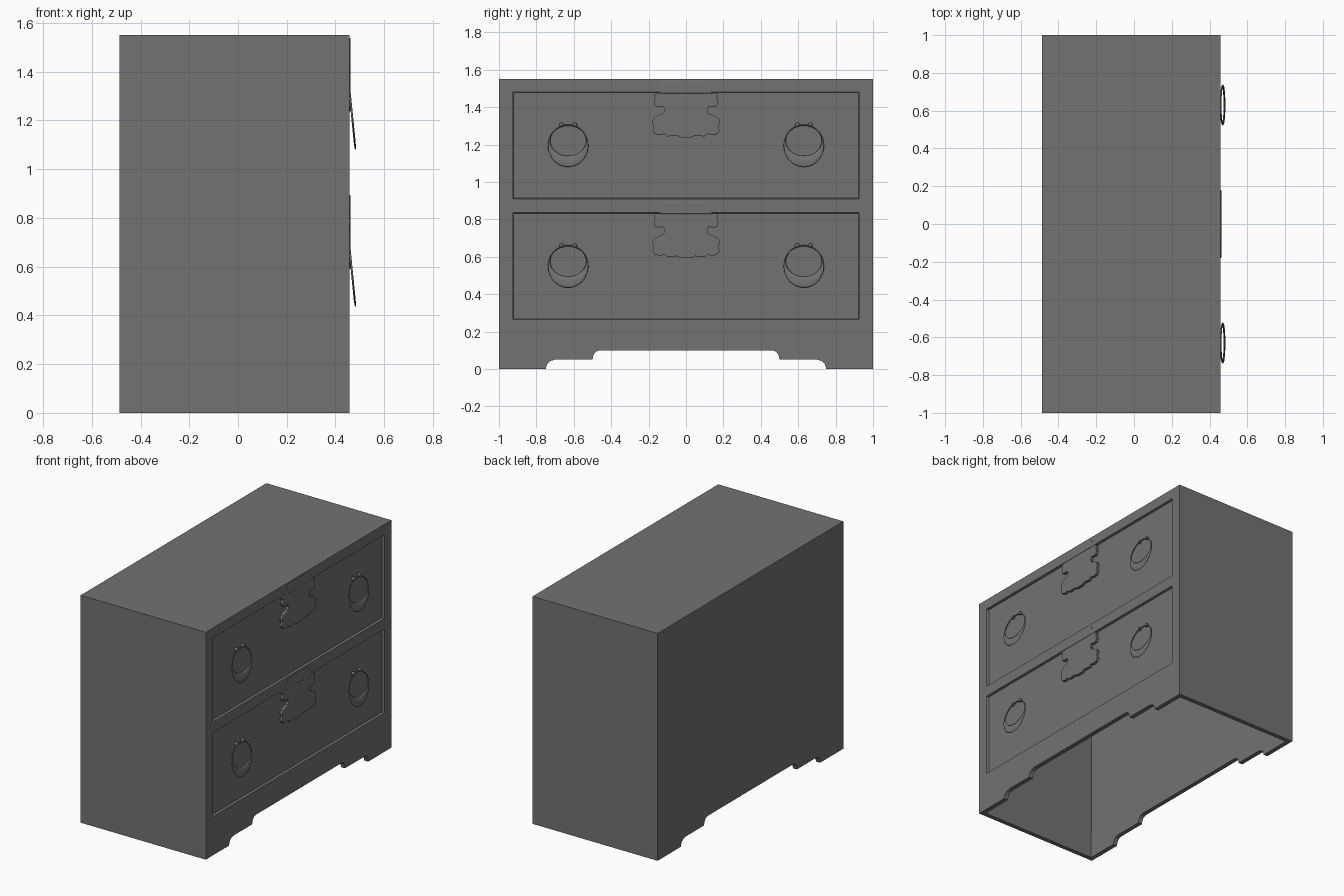
import bpy, bmesh
from math import sin, cos, pi
from mathutils import Vector

if "Cube" in bpy.data.objects:
    bpy.data.objects.remove(bpy.data.objects["Cube"], do_unlink=True)

GREY = (0.17, 0.17, 0.17, 1)
mat = bpy.data.materials.new("dark grey")
mat.use_nodes = True
mat.diffuse_color = GREY
mat.node_tree.nodes["Principled BSDF"].inputs["Base Color"].default_value = GREY

BACK, FRONT, SEAM, TOP = -0.486, 0.457, 0.187, 1.55
RECESS = 0.015
DRAWER_BASES = (0.26, 0.905)


def finish(name, bm, smooth=False):
    bmesh.ops.recalc_face_normals(bm, faces=bm.faces)
    mesh = bpy.data.meshes.new(name)
    bm.to_mesh(mesh)
    bm.free()
    mesh.materials.append(mat)
    for p in mesh.polygons:
        p.use_smooth = smooth
    ob = bpy.data.objects.new(name, mesh)
    bpy.context.collection.objects.link(ob)
    return ob


def box(name, lo, hi):
    bm = bmesh.new()
    bmesh.ops.create_cube(bm, size=1)
    lo, hi = Vector(lo), Vector(hi)
    for v in bm.verts:
        v.co = (lo + hi) / 2 + v.co * (hi - lo)
    return finish(name, bm)


def slab(name, outline, x0, x1, bevel=0):
    """Extrude a (y, z) outline along x, narrowing its front edge."""
    bm = bmesh.new()
    face = bm.faces.new([bm.verts.new((x0, y, z)) for y, z in outline])
    new = bmesh.ops.extrude_face_region(bm, geom=[face])["geom"]
    for v in new:
        if isinstance(v, bmesh.types.BMVert):
            v.co.x = x1
    if bevel:
        front = [f for f in new if isinstance(f, bmesh.types.BMFace)]
        bmesh.ops.recalc_face_normals(bm, faces=bm.faces)
        bmesh.ops.inset_region(bm, faces=front, thickness=bevel, depth=bevel / 2)
    return finish(name, bm)


def cut(target, cutter):
    cutter.hide_render = True
    mod = target.modifiers.new("cut", 'BOOLEAN')
    mod.operation = 'DIFFERENCE'
    mod.solver = 'EXACT'
    mod.object = cutter
    bpy.context.view_layer.objects.active = target
    bpy.ops.object.modifier_apply(modifier=mod.name)
    bpy.data.objects.remove(cutter, do_unlink=True)


def mirrored(half):
    """Complete a half outline given from top centre to bottom centre."""
    return half + [(-y, z) for y, z in reversed(half)]


# Cabinet body: hollow, open below, with two recessed drawer fronts
body = box("cabinet_body", (BACK, -1, SEAM), (FRONT, 1, TOP))
cut(body, box("hollow", (BACK + .025, -.975, 0), (FRONT - .03, .975, TOP - .025)))
for z in DRAWER_BASES:
    bm = bmesh.new()
    bmesh.ops.create_cube(bm, size=1)
    for v in bm.verts:
        outer = v.co.x > 0
        grow = 0.008 if outer else 0
        v.co = Vector((FRONT + RECESS if outer else FRONT - RECESS,
                       v.co.y * 2 * (0.922 + grow),
                       z + 0.29 + v.co.z * 2 * (0.282 + grow)))
    cut(body, finish("recess", bm))

# Plinth: a ring whose long sides are cut into bracket feet
plinth = box("plinth", (BACK, -1, 0), (FRONT, 1, SEAM))
cut(plinth, box("hollow", (BACK + .03, -.97, -1), (FRONT - .03, .97, 1)))
arch = [(0.46, 0.1), (0.482, 0.092), (0.495, 0.075), (0.5, 0.05), (0.7, 0.05),
        (0.727, 0.042), (0.743, 0.025), (0.75, 0), (0.75, -0.1)]
cut(plinth, slab("feet_cut", mirrored(arch), -1, 1))

# Lock plates: a hasp above a scalloped plate
hasp = [(0.112, 0.633), (0.122, 0.628), (0.128, 0.6), (0.138, 0.588), (0.138, 0.568)]
plate = [(0.165, 0.57), (0.172, 0.562), (0.166, 0.545), (0.173, 0.52), (0.165, 0.5),
         (0.145, 0.495), (0.122, 0.5), (0.113, 0.48), (0.122, 0.46), (0.145, 0.452),
         (0.17, 0.44), (0.181, 0.42), (0.174, 0.395), (0.179, 0.37), (0.168, 0.352),
         (0.14, 0.345), (0.115, 0.352), (0.1, 0.338), (0.05, 0.343), (0.025, 0.332)]


def bail(name, y, z):
    """Tilted crescent ring, thin above and broad below."""
    bm = bmesh.new()
    rings, sides = 40, 8
    grid = []
    for i in range(rings):
        t = 2 * pi * i / rings
        outer = Vector((0.108 * cos(t), 0.115 * sin(t) - 0.115))
        inner = Vector((0.096 * cos(t), 0.08 * sin(t) - 0.088))
        row = []
        for j in range(sides):
            a = 2 * pi * j / sides
            p = (outer + inner) / 2 + (outer - inner) / 2 * cos(a)
            x = FRONT + 0.002 - p.y * 0.1 + 0.004 * sin(a)
            row.append(bm.verts.new((x, y + p.x, z + p.y)))
        grid.append(row)
    for i in range(rings):
        for j in range(sides):
            a, b = grid[i], grid[(i + 1) % rings]
            k = (j + 1) % sides
            bm.faces.new((a[j], b[j], b[k], a[k]))
    return finish(name, bm, True)


def knob(name, y, z):
    bm = bmesh.new()
    bmesh.ops.create_uvsphere(bm, u_segments=12, v_segments=8, radius=0.012)
    bmesh.ops.translate(bm, verts=bm.verts, vec=(FRONT - 0.005, y, z))
    return finish(name, bm, True)


for level, base in zip(("lower", "upper"), DRAWER_BASES):
    for part, half in (("hasp", hasp), ("lock_plate", plate)):
        outline = mirrored([(y, z + base) for y, z in half])
        outline = [(y, z) for y, z in outline]
        half_n = len(half)
        # mirror only y; heights are already placed
        outline = outline[:half_n] + [(-y, z + base) for y, z in reversed(half)]
        slab(level + "_" + part, outline, FRONT - RECESS - 0.002, FRONT + 0.003, 0.004)
    for side, y in (("right", -0.63), ("left", 0.63)):
        name = level + "_" + side
        bail(name + "_handle", y, base + 0.403)
        for n, dy in (("a", -0.035), ("b", 0.035)):
            knob(name + "_knob_" + n, y + dy, base + 0.4)
